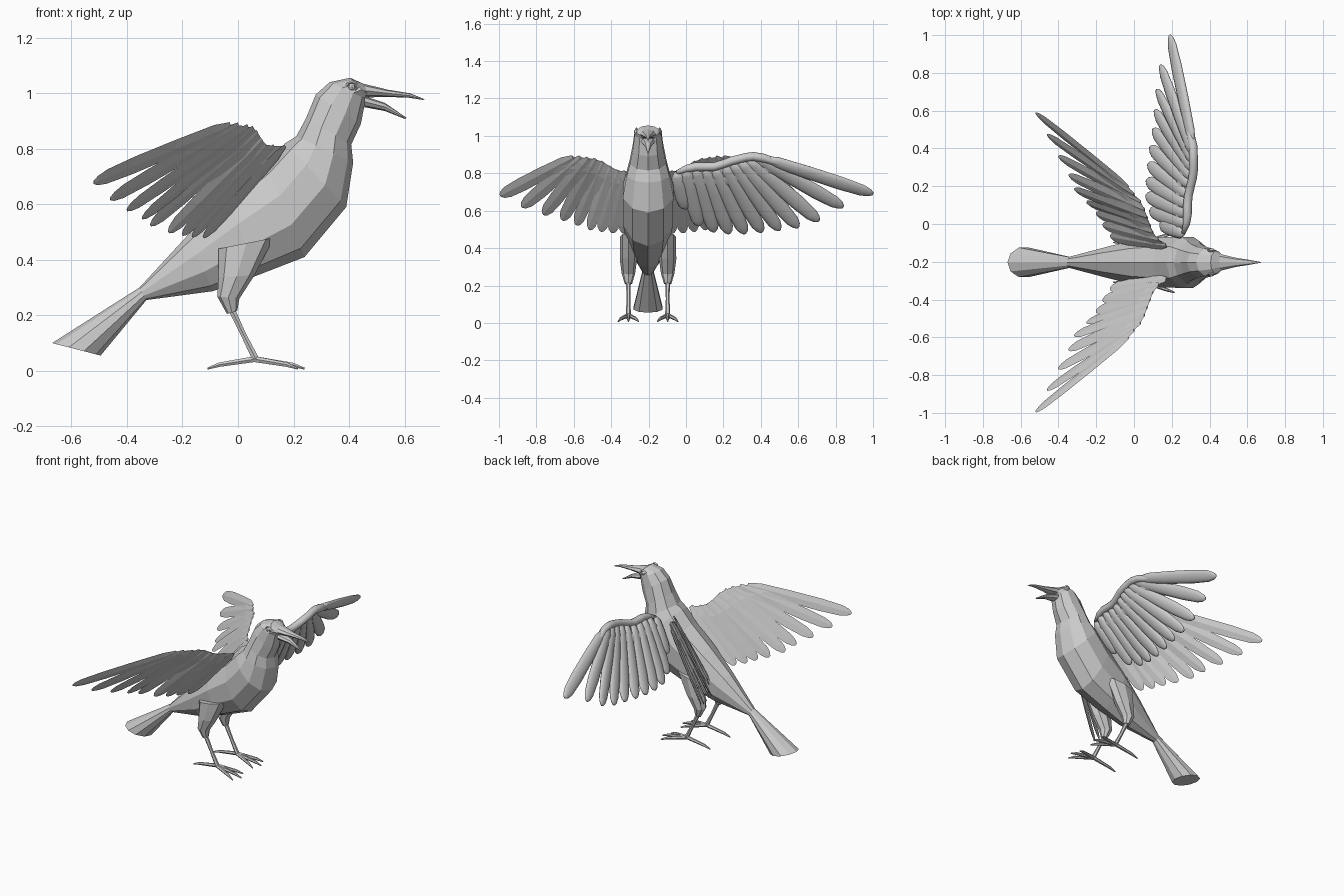
import bpy, bmesh, math
from mathutils import Vector as V

if "Cube" in bpy.data.objects:
    bpy.data.objects.remove(bpy.data.objects["Cube"])

YC = -0.203          # centre plane of the bird
grey = bpy.data.materials.new("plain_grey")
grey.diffuse_color = (0.6, 0.6, 0.6, 1)
grey.use_nodes = True
grey.node_tree.nodes["Principled BSDF"].inputs["Base Color"].default_value = grey.diffuse_color


def mesh_object(name, bm, smooth=False):
    bmesh.ops.recalc_face_normals(bm, faces=bm.faces)
    me = bpy.data.meshes.new(name)
    bm.to_mesh(me)
    bm.free()
    me.materials.append(grey)
    for p in me.polygons:
        p.use_smooth = smooth
    ob = bpy.data.objects.new(name, me)
    bpy.context.collection.objects.link(ob)
    return ob


def add_rings(bm, rings):
    """Skin a list of point rings and close both ends."""
    vr = [[bm.verts.new(p) for p in r] for r in rings]
    n = len(vr[0])
    for a, b in zip(vr, vr[1:]):
        for i in range(n):
            j = (i + 1) % n
            bm.faces.new((a[i], a[j], b[j], b[i]))
    bm.faces.new(vr[0])
    bm.faces.new(vr[-1])


def loft(name, secs, y0=YC, n=10):
    """Sections given as (top x, top z, bottom x, bottom z, half width)."""
    rings = []
    for tx, tz, bx, bz, w in secs:
        c, h = V(((tx + bx) / 2, y0, (tz + bz) / 2)), V(((tx - bx) / 2, 0, (tz - bz) / 2))
        rings.append([c + h * math.cos(a) + V((0, w * math.sin(a), 0))
                      for a in (2 * math.pi * k / n for k in range(n))])
    bm = bmesh.new()
    add_rings(bm, rings)
    return mesh_object(name, bm)


def strip(bm, pts, ws, ts, side, n):
    """Flattened tube through pts: half widths ws along side, half thicknesses ts."""
    d = (pts[-1] - pts[0]).normalized()
    s = (side - d * side.dot(d)).normalized()
    m = d.cross(s)
    add_rings(bm, [[p + s * w * math.cos(a) + m * t * math.sin(a)
                    for a in (2 * math.pi * k / n for k in range(n))]
                   for p, w, t in zip(pts, ws, ts)])


def wing(name, roots, tips, width, thick, n, smooth):
    """Fan of feathers from the leading edge plus a covert panel over their upper half."""
    bm = bmesh.new()
    last = len(roots) - 1
    prof = [(0, .35, .6), (.12, .8, 1), (.4, .95, 1), (.7, 1, .9), (.9, .85, .7), (.97, .55, .5), (1, .2, .3)]
    for i, (r, t) in enumerate(zip(roots, tips)):
        side = tips[min(i + 1, last)] - tips[max(i - 1, 0)]
        strip(bm, [r.lerp(t, f) for f, _, _ in prof], [width * w for _, w, _ in prof],
              [thick * h for _, _, h in prof], side, n)
    # covert panel, made as a thin closed slab
    nrm = (tips[0] - roots[0]).cross(tips[-1] - tips[0]).normalized() * thick * .8
    rings = []
    for r, t in zip(roots, tips):
        m = r.lerp(t, .5)
        q = r.lerp(t, .2)
        rings.append([r, q + nrm, m, q - nrm])
    add_rings(bm, rings)
    return mesh_object(name, bm, smooth)


# body with head and tail in one skin
loft("body", [
    (-.67, .10, -.495, .055, .082), (-.355, .30, -.33, .255, .03),
    (-.18, .49, -.09, .287, .085), (-.03, .63, .06, .34, .125),
    (.10, .745, .24, .41, .14), (.17, .82, .39, .59, .142),
    (.21, .845, .415, .75, .12), (.245, .91, .408, .815, .102),
    (.28, .995, .443, .89, .085), (.33, 1.04, .46, .98, .076),
    (.405, 1.056, .468, .99, .062), (.46, 1.03, .473, .985, .038)])

# open beak
loft("upper_beak", [(.45, 1.035, .46, .985, .045), (.54, 1.013, .54, .987, .024),
                    (.62, 1.0, .615, .984, .012), (.672, .979, .668, .976, .002)], n=8)
loft("lower_beak", [(.455, .99, .455, .95, .038), (.53, .965, .53, .936, .02),
                    (.607, .912, .603, .907, .003)], n=8)

# thin wing leading-edge points and feather tips, as offsets from the centre plane
ROOTS = [(-.03, .40, .885), (0, .36, .885), (.035, .32, .88), (.055, .28, .875), (.07, .24, .86),
         (.085, .20, .835), (.10, .16, .815), (.13, .12, .81), (.17, .09, .81)]
TIPS = [(-.52, .79, .68), (-.46, .675, .62), (-.40, .56, .58), (-.345, .46, .55), (-.315, .385, .525),
        (-.25, .315, .50), (-.20, .255, .49), (-.165, .195, .483), (-.125, .135, .48)]

for s, side in ((-1, "right"), (1, "left")):
    def at(p):
        return V((p[0], YC + s * p[1], p[2]))

    wing(side + "_wing", [at(p) for p in ROOTS], [at(p) for p in TIPS], .038, .007, 4, False)

    # feathered thigh
    loft(side + "_thigh", [(.13, .48, -.07, .44, .045), (.06, .345, -.07, .335, .046),
                           (.005, .26, -.075, .268, .036), (-.003, .215, -.04, .205, .02)],
         YC + s * .105, 8)

    # shin and toes
    bm = bmesh.new()
    strip(bm, [at((-.025, .105, .225)), at((.02, .105, .13)), at((.065, .105, .04))],
          [.013, .010, .014], [.014, .011, .014], V((0, 1, 0)), 6)
    for x, y, k in ((.24, .105, 1), (.215, .16, .9), (.215, .05, .9), (-.11, .105, 1)):
        a, b = at((.06, .105, .042)), at((x, y, .008))
        m = a.lerp(b, .75)
        m.z = .022
        strip(bm, [a, m, b], [.012, .009, .003], [.012, .009, .004], V((0, 1, 0)), 6)
    mesh_object(side + "_foot", bm)

    # eye: raised rim and ball
    pos = at((.41, .062, 1.022))
    bpy.ops.mesh.primitive_torus_add(location=pos, rotation=(math.pi / 2, 0, 0), major_segments=8,
                                     minor_segments=4, major_radius=.018, minor_radius=.006)
    bpy.context.object.name = side + "_eye_rim"
    bpy.context.object.data.materials.append(grey)
    bpy.ops.mesh.primitive_uv_sphere_add(segments=8, ring_count=6, radius=.014, location=pos)
    bpy.context.object.name = side + "_eye"
    bpy.context.object.data.materials.append(grey)

# separate rounded wing beside the body
R3 = [(.312, .42, .88), (.315, .36, .89), (.315, .32, .885), (.315, .28, .875), (.31, .24, .865),
      (.30, .20, .85), (.288, .15, .835), (.283, .10, .835), (.283, .05, .835), (.278, 0, .825),
      (.262, -.05, .805)]
T3 = [(.19, 1.0, .69), (.14, .84, .62), (.12, .71, .545), (.11, .60, .51), (.10, .50, .495),
      (.085, .405, .485), (.075, .315, .477), (.067, .23, .477), (.065, .15, .487), (.085, .07, .52),
      (.14, .0, .61)]
R3, T3 = [V(p) for p in R3], [V(p) for p in T3]
wing("rounded_wing", R3, T3, .042, .02, 12, True)

# rounded leading edge of that wing
bm = bmesh.new()
strip(bm, list(reversed(R3)) + [R3[0].lerp(T3[0], .4)],
      [.012, .02] + [.024] * 9 + [.012], [.012, .02] + [.024] * 9 + [.012], V((0, 0, 1)), 10)
mesh_object("rounded_wing_edge", bm, True)
